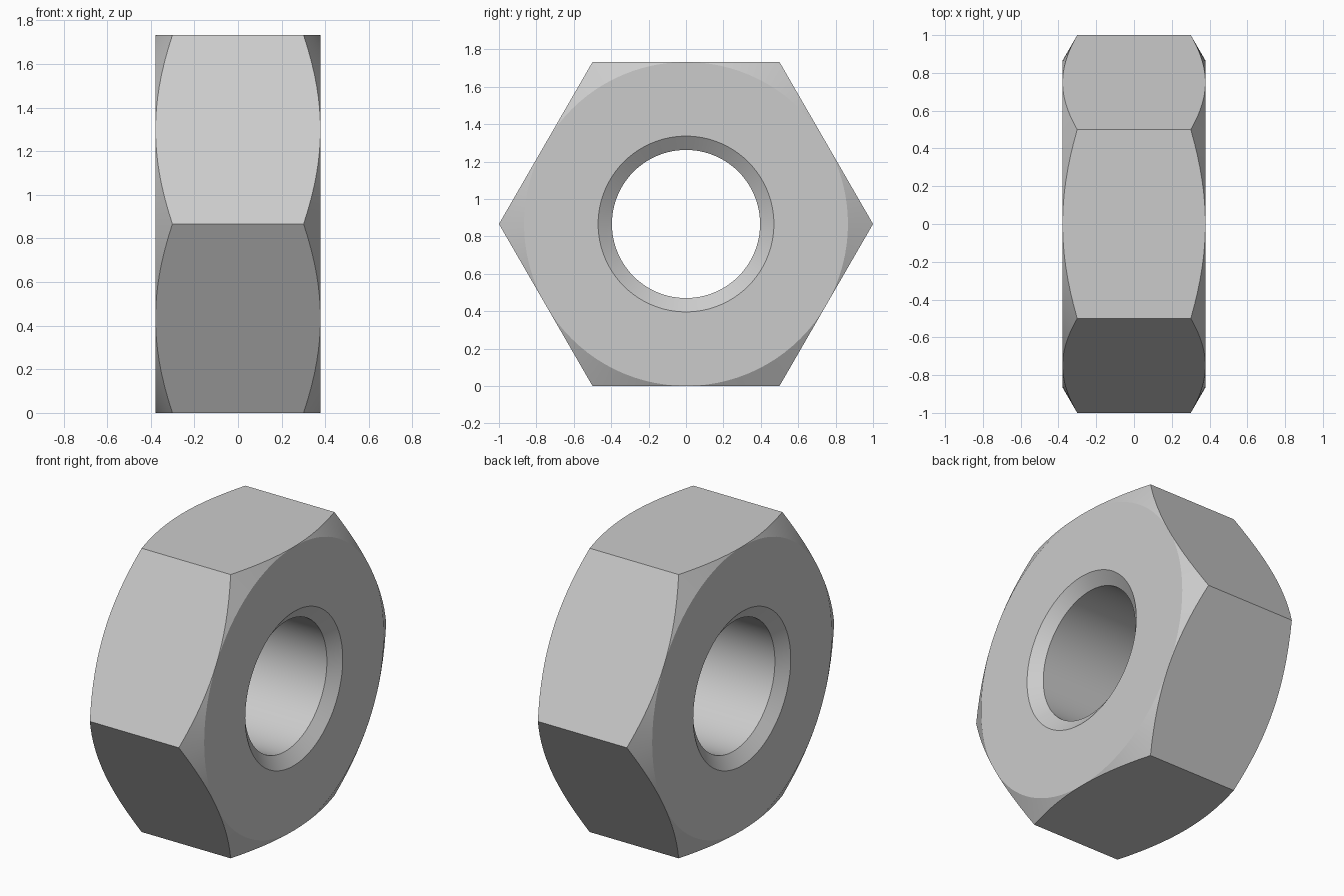
import bpy, bmesh, math

cube = bpy.data.objects.get("Cube")
if cube:
    bpy.data.objects.remove(cube, do_unlink=True)

# Main dimensions, with the bore running along x
SEGMENTS = 96
APOTHEM = math.cos(math.radians(30))
HALF_WIDTH = 0.378
BORE, SINK, SINK_DEPTH = 0.396, 0.47, 0.055

steel = bpy.data.materials.new("steel grey")
steel.use_nodes = True
steel.diffuse_color = (0.6, 0.6, 0.6, 1)
steel.node_tree.nodes["Principled BSDF"].inputs["Base Color"].default_value = (0.6, 0.6, 0.6, 1)


def section(angle):
    """Closed (x, radius) cross-section of the nut at one angle."""
    off_flat = angle % math.radians(60) - math.radians(30)
    hexagon = APOTHEM / math.cos(off_flat)
    chamfer = (hexagon - APOTHEM) * math.tan(math.radians(30))
    half = [(HALF_WIDTH - SINK_DEPTH, BORE),      # bore edge
            (HALF_WIDTH, SINK),                   # countersink rim
            (HALF_WIDTH, APOTHEM),                # edge of the flat face
            (HALF_WIDTH - chamfer, hexagon)]      # chamfered hexagon edge
    return half + [(-x, r) for x, r in reversed(half)]


# Sweep the section around the axis
bm = bmesh.new()
rings = []
for i in range(SEGMENTS):
    a = math.tau * i / SEGMENTS
    rings.append([bm.verts.new((x, r * math.cos(a), APOTHEM + r * math.sin(a)))
                  for x, r in section(a)])
for i, ring in enumerate(rings):
    following = rings[(i + 1) % SEGMENTS]
    for j in range(len(ring)):
        k = (j + 1) % len(ring)
        bm.faces.new((ring[j], ring[k], following[k], following[j]))

# The chamfer vanishes at the middle of each flat
bmesh.ops.remove_doubles(bm, verts=bm.verts, dist=0.00005)
bmesh.ops.recalc_face_normals(bm, faces=bm.faces)

mesh = bpy.data.meshes.new("hex_nut")
bm.to_mesh(mesh)
bm.free()
mesh.materials.append(steel)
nut = bpy.data.objects.new("hex_nut", mesh)
bpy.context.collection.objects.link(nut)

# Smooth bore and chamfers, crisp edges
bpy.ops.object.select_all(action='DESELECT')
nut.select_set(True)
bpy.context.view_layer.objects.active = nut
bpy.ops.object.shade_smooth_by_angle(angle=math.radians(25))
